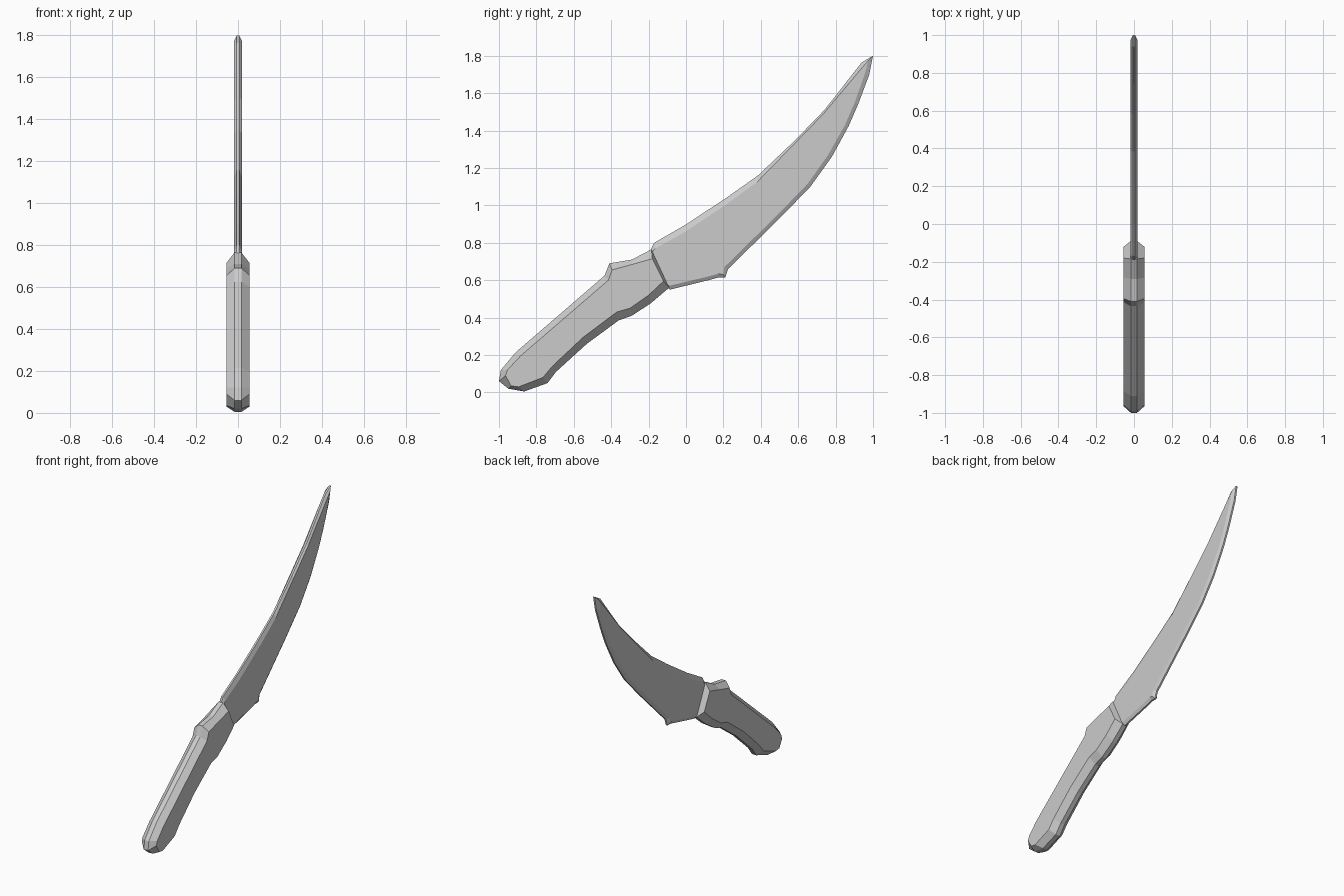
import bpy, bmesh


def bevelled_plate(name, profile, half_thick, half_edge):
    """Flat plate along x; each profile point is (outer y, z, inner y, z)."""
    bm = bmesh.new()
    rings = []
    for x, k in ((-half_thick, 2), (-half_edge, 0), (half_edge, 0), (half_thick, 2)):
        rings.append([bm.verts.new((x, p[k], p[k + 1])) for p in profile])
    n = len(profile)
    for a, b in zip(rings, rings[1:]):
        for i in range(n):
            j = (i + 1) % n
            bm.faces.new((a[i], a[j], b[j], b[i]))
    caps = [bm.faces.new(rings[0]), bm.faces.new(rings[-1])]
    bmesh.ops.recalc_face_normals(bm, faces=bm.faces)
    bmesh.ops.triangulate(bm, faces=caps, ngon_method='EAR_CLIP')
    mesh = bpy.data.meshes.new(name)
    bm.to_mesh(mesh)
    bm.free()
    obj = bpy.data.objects.new(name, mesh)
    bpy.context.collection.objects.link(obj)
    return obj


# Handle: back edge from pommel to blade, then front edge back down
handle = [
    (-1.00, 0.06, -0.965, 0.09), (-0.99, 0.12, -0.955, 0.12),
    (-0.91, 0.215, -0.885, 0.195), (-0.435, 0.625, -0.415, 0.60),
    (-0.41, 0.69, -0.395, 0.655), (-0.29, 0.71, -0.285, 0.685),
    (-0.185, 0.765, -0.18, 0.715), (-0.09, 0.56, -0.12, 0.595),
    (-0.19, 0.475, -0.20, 0.52), (-0.29, 0.41, -0.30, 0.45),
    (-0.36, 0.385, -0.37, 0.43), (-0.53, 0.26, -0.55, 0.295),
    (-0.695, 0.11, -0.715, 0.14), (-0.74, 0.05, -0.765, 0.08),
    (-0.865, 0.005, -0.895, 0.03), (-0.95, 0.02, -0.935, 0.035),
]
bevelled_plate("handle", handle, 0.055, 0.016)

# Blade: spine up to the tip, cutting edge down to the heel notch
blade = [
    (-0.19, 0.76, -0.185, 0.745), (-0.17, 0.80, -0.165, 0.77),
    (-0.005, 0.895, -0.01, 0.855), (0.215, 1.04, 0.215, 1.005),
    (0.385, 1.16, 0.38, 1.125), (0.585, 1.35, 0.58, 1.33),
    (0.74, 1.51, 0.735, 1.49), (0.94, 1.765, 0.945, 1.74),
    (1.00, 1.80, 0.975, 1.775), (0.98, 1.70, 0.955, 1.70),
    (0.92, 1.54, 0.90, 1.545), (0.87, 1.425, 0.85, 1.43),
    (0.78, 1.26, 0.76, 1.27), (0.665, 1.10, 0.65, 1.115),
    (0.50, 0.93, 0.485, 0.945), (0.225, 0.66, 0.205, 0.67),
    (0.21, 0.615, 0.20, 0.63), (0.175, 0.615, 0.175, 0.635),
    (0.12, 0.60, 0.12, 0.62), (-0.085, 0.55, -0.09, 0.57),
    (-0.10, 0.56, -0.105, 0.575),
]
bevelled_plate("blade", blade, 0.018, 0.006)
